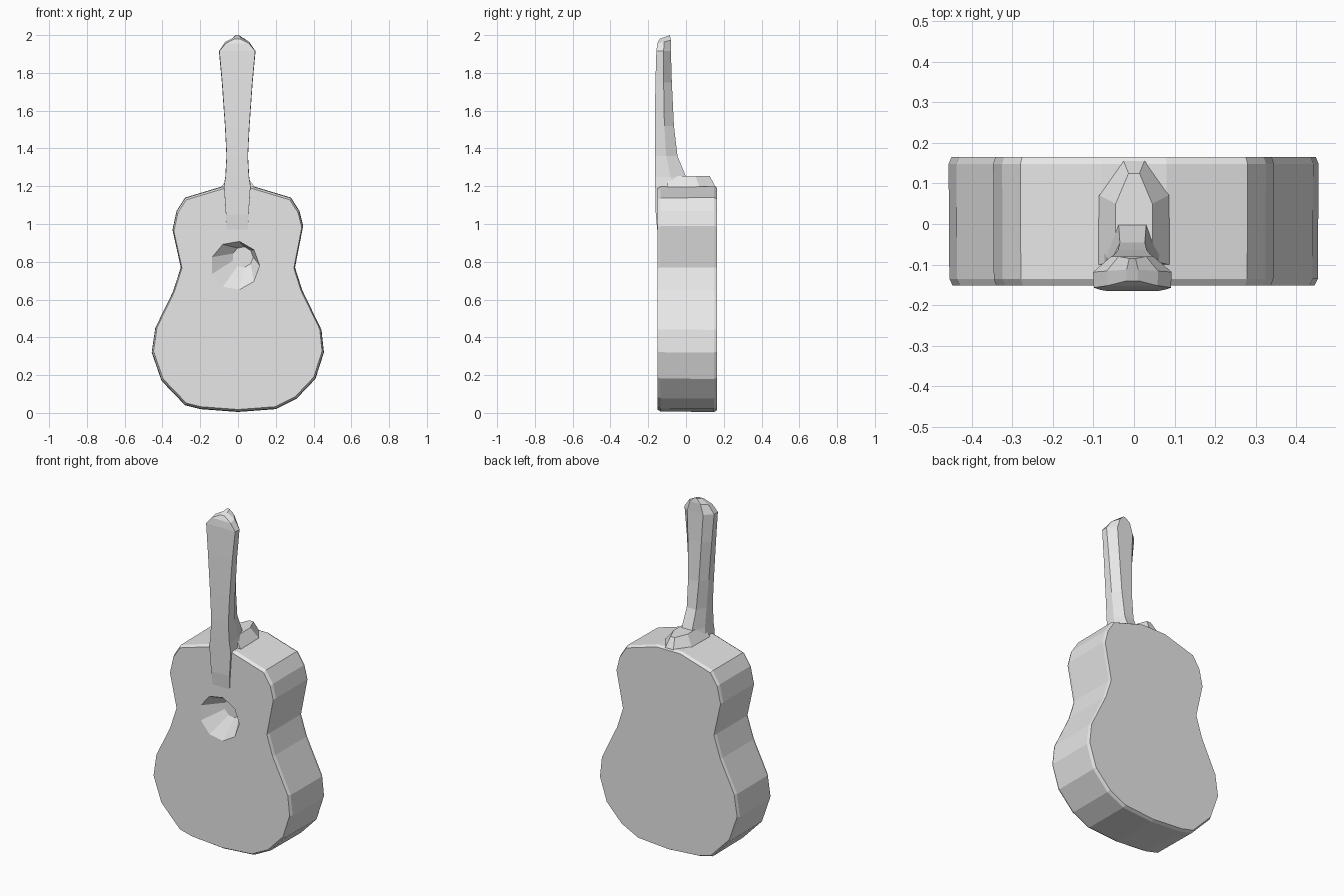
import bpy, bmesh, math
from mathutils import Vector

cube = bpy.data.objects.get("Cube")
if cube:
    bpy.data.objects.remove(cube, do_unlink=True)

grey = bpy.data.materials.new("plain grey")
grey.use_nodes = True
grey.diffuse_color = (0.8, 0.8, 0.8, 1)
grey.node_tree.nodes["Principled BSDF"].inputs["Base Color"].default_value = (0.8, 0.8, 0.8, 1)


def loft(name, rings):
    """Bridge rings of equal point count and cap both ends, flat shaded."""
    bm = bmesh.new()
    loops = [[bm.verts.new(p) for p in ring] for ring in rings]
    for a, b in zip(loops, loops[1:]):
        for i in range(len(a)):
            j = (i + 1) % len(a)
            bm.faces.new((a[i], a[j], b[j], b[i]))
    bm.faces.new(loops[0])
    bm.faces.new(loops[-1])
    bmesh.ops.recalc_face_normals(bm, faces=bm.faces)
    mesh = bpy.data.meshes.new(name)
    bm.to_mesh(mesh)
    bm.free()
    mesh.materials.append(grey)
    obj = bpy.data.objects.new(name, mesh)
    bpy.context.collection.objects.link(obj)
    return obj


# Body: waisted outline with small chamfers front and back
outline = [(0, 0.005), (0.2, 0.02), (0.31, 0.075), (0.41, 0.18), (0.455, 0.32),
           (0.442, 0.44), (0.34, 0.65), (0.302, 0.77), (0.345, 0.99),
           (0.325, 1.07), (0.28, 1.14), (0.08, 1.2),
           (-0.08, 1.2), (-0.28, 1.14), (-0.325, 1.07), (-0.347, 0.97),
           (-0.303, 0.77), (-0.345, 0.64), (-0.438, 0.45), (-0.457, 0.32),
           (-0.405, 0.17), (-0.28, 0.04), (-0.2, 0.02)]


def body_ring(y, scale):
    return [Vector((x * scale, y, 0.6 + (z - 0.6) * scale)) for x, z in outline]


body = loft("body", [body_ring(-0.152, 0.978), body_ring(-0.135, 0.996),
                     body_ring(0.148, 1.0), body_ring(0.165, 0.985)])


# Sound hole: recess whose floor slopes up towards the lower right-hand side
def hole_ring(y, x, z, radius):
    return [(x + radius * math.cos(i * math.tau / 9), y,
             z + radius * math.sin(i * math.tau / 9)) for i in range(9)]


cutter = loft("sound_hole_cutter", [hole_ring(-0.2, -0.015, 0.78, 0.132),
                                    hole_ring(-0.152, -0.015, 0.78, 0.13),
                                    hole_ring(-0.085, 0.025, 0.825, 0.055)])
cutter.hide_render = True
cutter.hide_set(True)
cut = body.modifiers.new("sound hole", "BOOLEAN")
cut.operation = "DIFFERENCE"
cut.solver = "EXACT"
cut.object = cutter


# Neck and head: flat front, tapered back
def neck_ring(z, half, front, back, tilt=0.0):
    mid = (front + back) / 2
    points = [(-half, front), (half, front), (half * 1.02, mid),
              (half * 0.55, back), (-half * 0.55, back), (-half * 1.02, mid)]
    return [(x - 0.004, y, z + tilt * (y - front)) for x, y in points]


loft("neck", [neck_ring(0.95, 0.055, -0.15, -0.1),
              neck_ring(1.05, 0.06, -0.16, -0.05),
              neck_ring(1.2, 0.07, -0.163, 0.03),
              neck_ring(1.25, 0.062, -0.164, 0.0),
              neck_ring(1.36, 0.056, -0.165, -0.045),
              neck_ring(1.52, 0.064, -0.165, -0.064),
              neck_ring(1.75, 0.08, -0.162, -0.075),
              neck_ring(1.915, 0.095, -0.157, -0.08),
              neck_ring(1.955, 0.062, -0.152, -0.08, 0.25),
              neck_ring(1.98, 0.014, -0.14, -0.085, 0.36)])


# Heel: low ridge joining the neck to the top of the body
def heel_ring(z, half, front, shoulder, back):
    return [(-half, front, z), (half, front, z), (half, shoulder, z),
            (half * 0.3, back, z), (-half * 0.3, back, z), (-half, shoulder, z)]


loft("heel", [heel_ring(1.14, 0.12, -0.1, 0.1, 0.155),
              heel_ring(1.2, 0.085, -0.1, 0.07, 0.155),
              heel_ring(1.255, 0.045, -0.09, 0.05, 0.125)])
